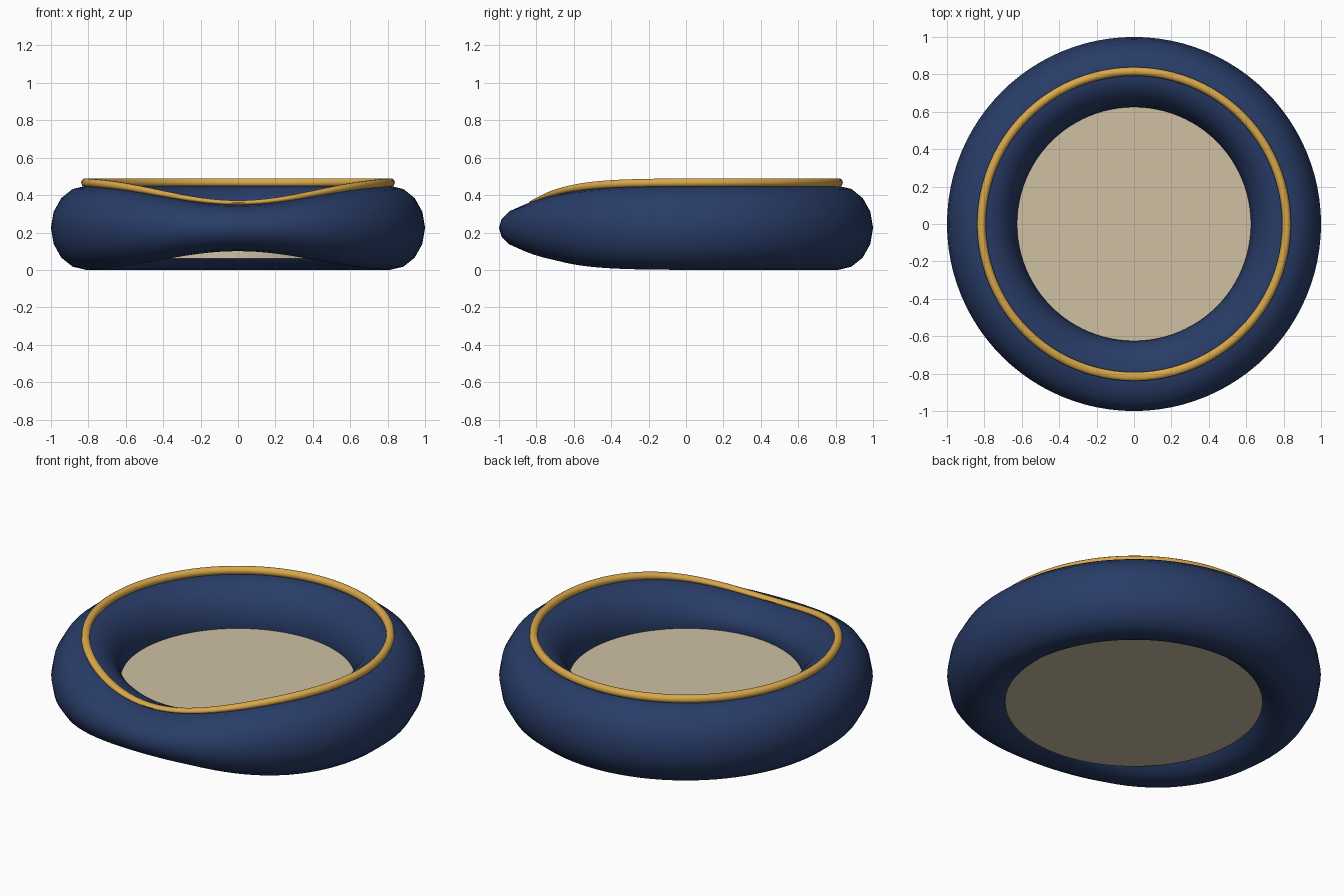
import bpy, bmesh, math

if "Cube" in bpy.data.objects:
    bpy.data.objects.remove(bpy.data.objects["Cube"])

MID = 0.225  # height of the bolster centre line


def material(name, rgb):
    m = bpy.data.materials.new(name)
    m.diffuse_color = (*rgb, 1)
    m.use_nodes = True
    m.node_tree.nodes["Principled BSDF"].inputs["Base Color"].default_value = m.diffuse_color
    return m


def finish(name, bm, mat, angle):
    bmesh.ops.recalc_face_normals(bm, faces=bm.faces)
    me = bpy.data.meshes.new(name)
    bm.to_mesh(me)
    bm.free()
    me.materials.append(mat)
    ob = bpy.data.objects.new(name, me)
    bpy.context.collection.objects.link(ob)
    bpy.ops.object.select_all(action='DESELECT')
    ob.select_set(True)
    bpy.context.view_layer.objects.active = ob
    bpy.ops.object.shade_smooth_by_angle(angle=math.radians(angle))


def squash(a):
    # the ring thins smoothly towards the front entrance (a = angle from -y)
    return 1 - 0.446 * math.exp(-(a / 0.67) ** 2)


def ring(name, mat, radius, height, rx, rz, around, sides):
    bm = bmesh.new()
    loops = []
    for i in range(around):
        a = 2 * math.pi * i / around - math.pi
        f = squash(a)
        loop = []
        for j in range(sides):
            t = 2 * math.pi * j / sides
            r = radius + rx * math.cos(t)
            z = MID + (height + rz * math.sin(t) - MID) * f
            loop.append(bm.verts.new((r * math.sin(a), -r * math.cos(a), z)))
        loops.append(loop)
    for i in range(around):
        p, q = loops[i], loops[(i + 1) % around]
        for j in range(sides):
            k = (j + 1) % sides
            bm.faces.new((p[j], q[j], q[k], p[k]))
    finish(name, bm, mat, 60)


navy = material("navy fabric", (0.022, 0.046, 0.138))
gold = material("gold piping", (0.69, 0.39, 0.07))
cream = material("cream cushion", (0.62, 0.53, 0.37))

# padded wall and the piping along its top
ring("bolster", navy, 0.8125, MID, 0.1875, 0.225, 96, 16)
ring("piping", gold, 0.8155, 0.467, 0.0235, 0.0235, 96, 10)

# flat cushion inside
bm = bmesh.new()
bmesh.ops.create_cone(bm, cap_ends=True, segments=64, radius1=0.69, radius2=0.69, depth=0.15)
bmesh.ops.translate(bm, verts=bm.verts, vec=(0, 0, 0.135))
finish("cushion", bm, cream, 30)
